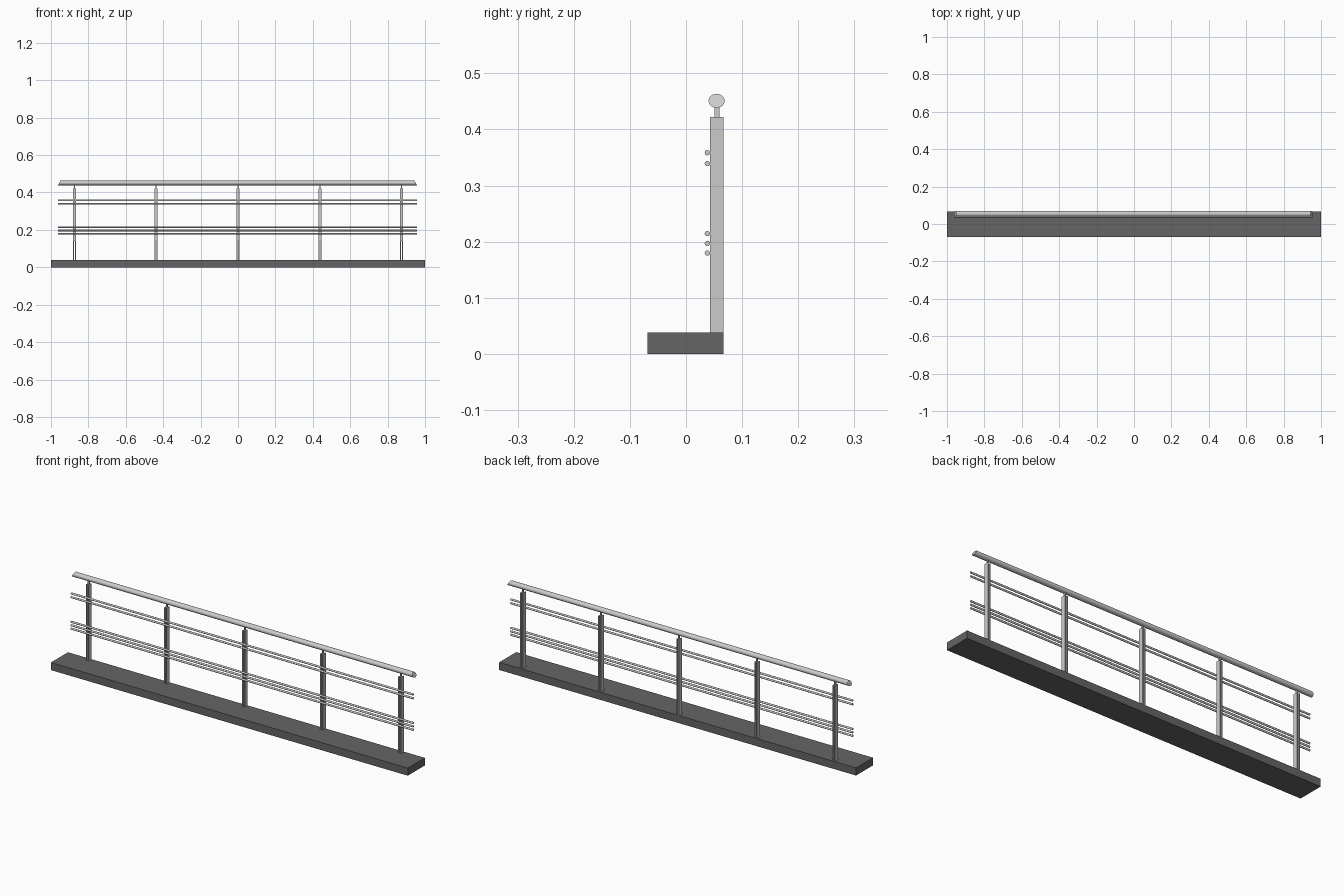
import bpy, bmesh, math
from mathutils import Matrix

if "Cube" in bpy.data.objects:
    bpy.data.objects.remove(bpy.data.objects["Cube"])

X0, X1 = -0.962, 0.956


def make_object(name, bm):
    mesh = bpy.data.meshes.new(name)
    bm.to_mesh(mesh)
    bm.free()
    obj = bpy.data.objects.new(name, mesh)
    bpy.context.collection.objects.link(obj)
    return obj


def box(name, lo, hi):
    bm = bmesh.new()
    bmesh.ops.create_cube(bm, size=1)
    for v in bm.verts:
        v.co = [(a + b) / 2 + c * (b - a) for a, b, c in zip(lo, hi, v.co)]
    return make_object(name, bm)


def bar(name, y, z, ry, rz, sides, slant=0.0):
    """Elliptical bar along x; slant shortens the top edge at both ends."""
    bm = bmesh.new()
    bmesh.ops.create_cone(bm, cap_ends=True, segments=sides, radius1=1, radius2=1,
                          depth=2, matrix=Matrix.Rotation(math.pi / 2, 4, 'Y'))
    for v in bm.verts:
        end = 1 if v.co.x > 0 else -1
        cut = slant * (v.co.z + 1) / 2
        v.co = ((X1 if end > 0 else X0) - end * cut, y + v.co.y * ry, z + v.co.z * rz)
    for f in bm.faces:
        f.smooth = len(f.verts) == 4
    obj = make_object(name, bm)
    bpy.ops.object.select_all(action='DESELECT')
    obj.select_set(True)
    bpy.context.view_layer.objects.active = obj
    bpy.ops.object.shade_smooth_by_angle(angle=math.radians(50))
    return obj


# Base slab
base = box("base_slab", (-1, -0.069, 0), (1, 0.067, 0.0385))
dark = bpy.data.materials.new("dark_grey")
dark.diffuse_color = (0.13, 0.13, 0.13, 1)
dark.use_nodes = True
dark.node_tree.nodes["Principled BSDF"].inputs["Base Color"].default_value = dark.diffuse_color
base.data.materials.append(dark)

# Posts: twin flat plates with a slim stem between them that carries the handrail
for i in range(5):
    x = (i - 2) * 0.4375
    for side, s in (("left", -1), ("right", 1)):
        a, b = sorted((x + s * 0.003, x + s * 0.008))
        box(f"post_{i + 1}_{side}_plate", (a, 0.043, 0.0385), (b, 0.0665, 0.4225))
    box(f"post_{i + 1}_stem", (x - 0.003, 0.051, 0.14), (x + 0.003, 0.06, 0.443))

# Horizontal rods in front of the posts
for i, z in enumerate((0.1797, 0.197, 0.2145, 0.3393, 0.3585)):
    bar(f"rod_{i + 1}", 0.038, z, 0.0048, 0.0048, 12)

# Oval handrail with slanted ends
bar("handrail", 0.0545, 0.451, 0.0143, 0.0125, 24, slant=0.012)
